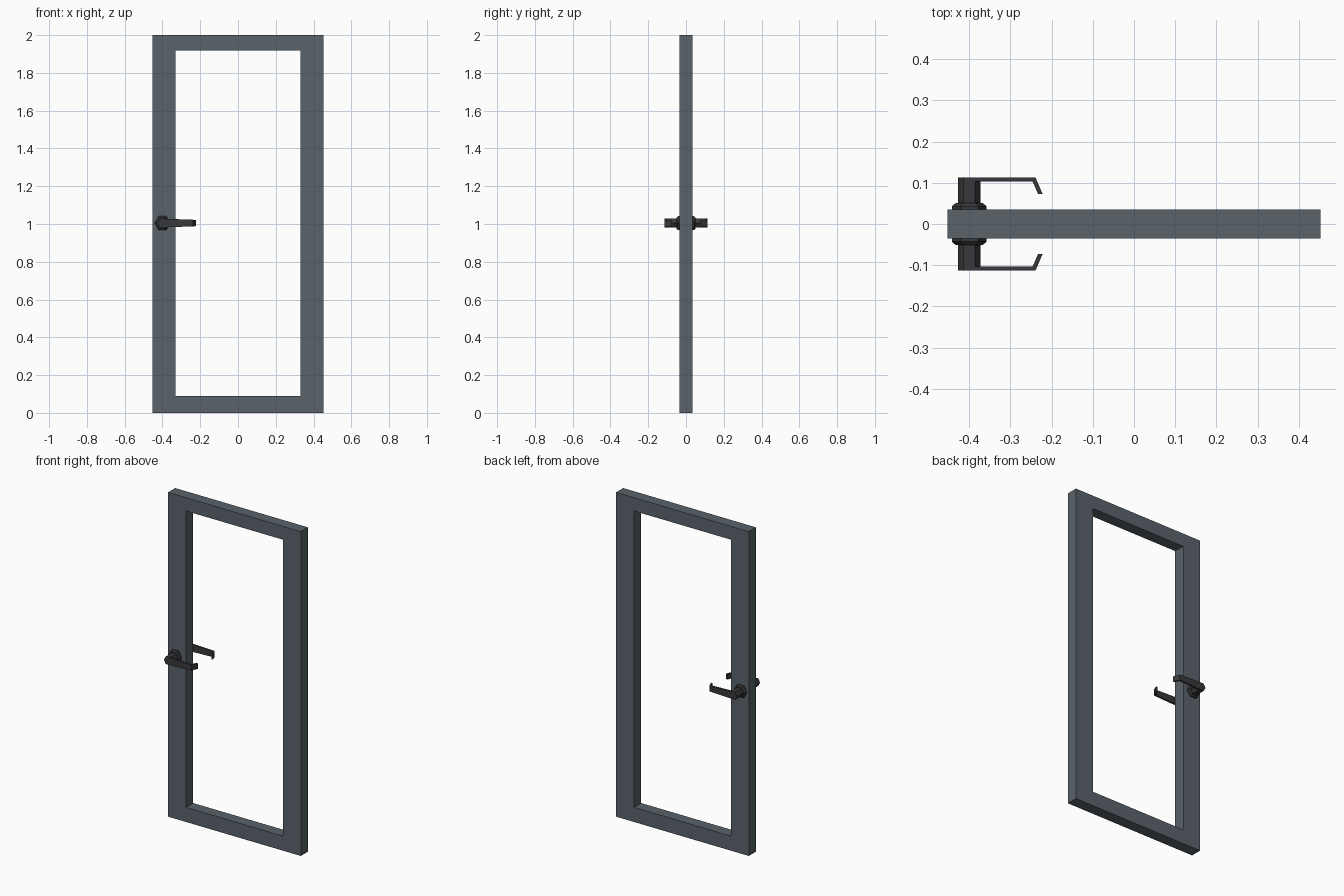
import bpy, bmesh, math

if "Cube" in bpy.data.objects:
    bpy.data.objects.remove(bpy.data.objects["Cube"])


def material(name, rgb):
    m = bpy.data.materials.new(name)
    m.diffuse_color = (*rgb, 1)
    m.use_nodes = True
    m.node_tree.nodes["Principled BSDF"].inputs["Base Color"].default_value = m.diffuse_color
    return m


SLATE = material("slate grey", (0.100, 0.125, 0.145))
BLACK = material("dark metal", (0.040, 0.038, 0.043))


def make(name, loops, mat, closed=False, mirror=False):
    """Skin equal-length vertex loops; cap the ends, or join last to first."""
    bm = bmesh.new()
    rings = [[bm.verts.new(p) for p in loop] for loop in loops]
    n = len(rings[0])
    pairs = list(zip(rings, rings[1:]))
    if closed:
        pairs.append((rings[-1], rings[0]))
    else:
        bm.faces.new(rings[0])
        bm.faces.new(rings[-1])
    for a, b in pairs:
        for i in range(n):
            j = (i + 1) % n
            bm.faces.new((a[i], a[j], b[j], b[i]))
    bmesh.ops.recalc_face_normals(bm, faces=bm.faces)
    me = bpy.data.meshes.new(name)
    bm.to_mesh(me)
    bm.free()
    me.materials.append(mat)
    ob = bpy.data.objects.new(name, me)
    bpy.context.collection.objects.link(ob)
    if mirror:
        mod = ob.modifiers.new("both_sides", 'MIRROR')
        mod.use_axis = (False, True, False)
    return ob


# Door leaf: rectangular ring with a large opening
def rect(w, z0, z1, y):
    return [(-w, y, z0), (w, y, z0), (w, y, z1), (-w, y, z1)]


T = 0.035
make("door_leaf", [rect(0.453, 0, 2, -T), rect(0.453, 0, 2, T),
                   rect(0.33, 0.09, 1.918, T), rect(0.33, 0.09, 1.918, -T)],
     SLATE, closed=True)

# Handle parts, mirrored to both faces of the door
HX, HZ = -0.40, 1.005


def hexagon(y, r):
    return [(HX + r * math.cos(k * math.pi / 3), y,
             HZ + r * math.sin(k * math.pi / 3)) for k in range(6)]


make("handle_rosette", [hexagon(0.034, 0.042), hexagon(0.043, 0.042),
                        hexagon(0.051, 0.033)], BLACK, mirror=True)
make("handle_neck", [hexagon(0.05, 0.027), hexagon(0.113, 0.027)],
     BLACK, mirror=True)

# Lever: flat tapering bar whose tip bends back toward the door
# stations: outer (x, y), inner (x, y), half height
stations = [((-0.40, 0.113), (-0.40, 0.103), 0.0234),
            ((-0.239, 0.113), (-0.246, 0.103), 0.0175),
            ((-0.222, 0.073), (-0.233, 0.073), 0.0165)]
make("handle_lever",
     [[(*o, HZ - h), (*o, HZ + h), (*i, HZ + h), (*i, HZ - h)]
      for o, i, h in stations], BLACK, mirror=True)
